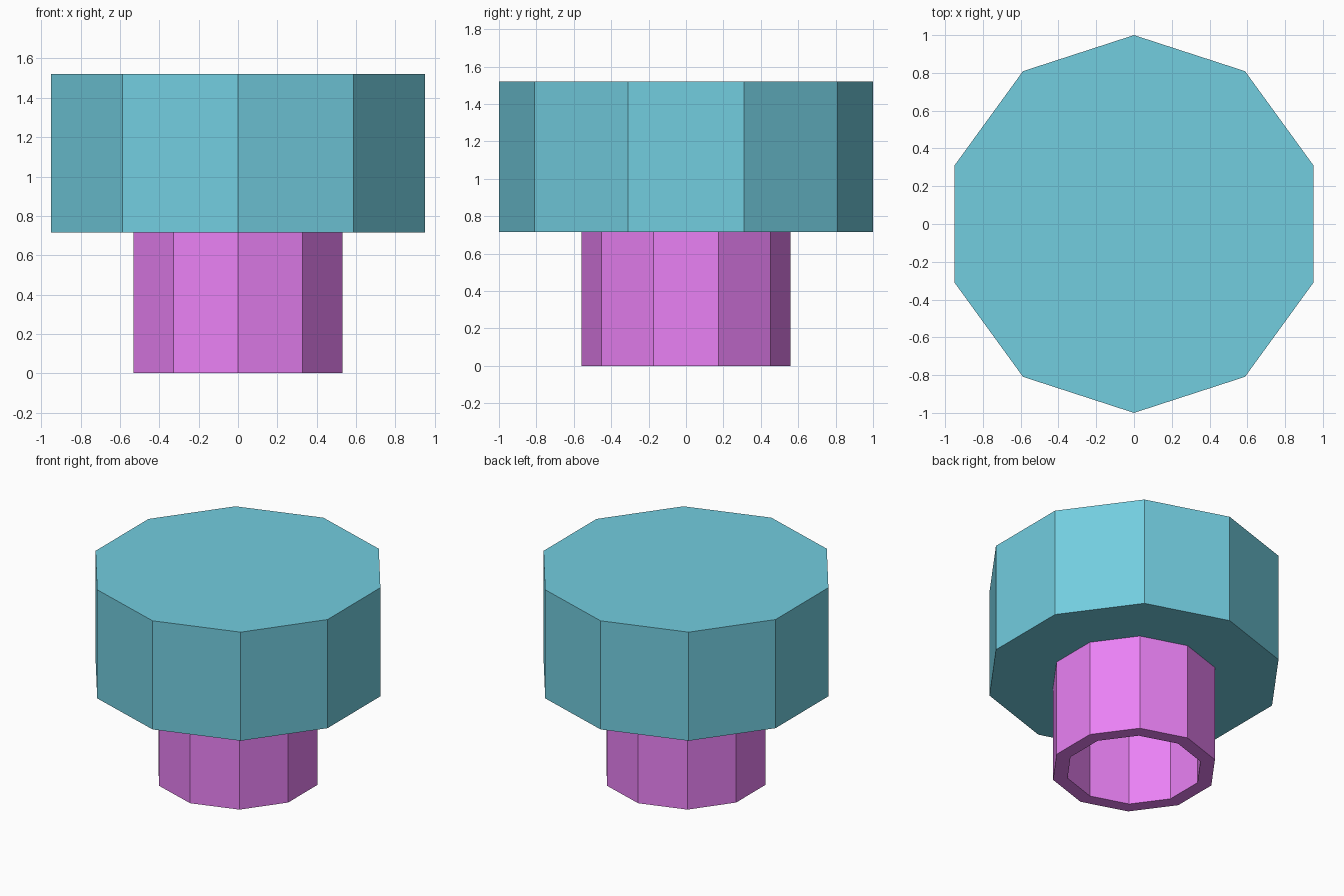
import bpy, bmesh
from math import sin, cos, pi

if "Cube" in bpy.data.objects:
    bpy.data.objects.remove(bpy.data.objects["Cube"])

SIDES = 10


def lathe(name, profile, colour, closed):
    """Revolve (radius, z) points into a ten-sided solid with a corner on y."""
    bm = bmesh.new()
    rings = [[bm.verts.new((r * sin(2 * pi * i / SIDES), r * cos(2 * pi * i / SIDES), z))
              for i in range(SIDES)] for r, z in profile]
    pairs = list(zip(rings, rings[1:]))
    if closed:
        pairs.append((rings[-1], rings[0]))
    else:
        bm.faces.new(rings[0])
        bm.faces.new(rings[-1])
    for a, b in pairs:
        for i in range(SIDES):
            j = (i + 1) % SIDES
            bm.faces.new((a[i], a[j], b[j], b[i]))
    bmesh.ops.recalc_face_normals(bm, faces=bm.faces)
    mesh = bpy.data.meshes.new(name)
    bm.to_mesh(mesh)
    bm.free()
    mat = bpy.data.materials.new(name + "_colour")
    mat.diffuse_color = colour
    mat.use_nodes = True
    mat.node_tree.nodes["Principled BSDF"].inputs["Base Color"].default_value = mat.diffuse_color
    mesh.materials.append(mat)
    obj = bpy.data.objects.new(name, mesh)
    bpy.context.collection.objects.link(obj)
    return obj


# Wide solid head
lathe("head", [(1.0, 0.715), (1.0, 1.52)], (0.17, 0.61, 0.74, 1), False)

# Hollow stem, open at the bottom
lathe("hollow_stem", [(0.56, 0), (0.56, 0.715), (0.46, 0.715), (0.46, 0)],
      (0.82, 0.22, 0.91, 1), True)
